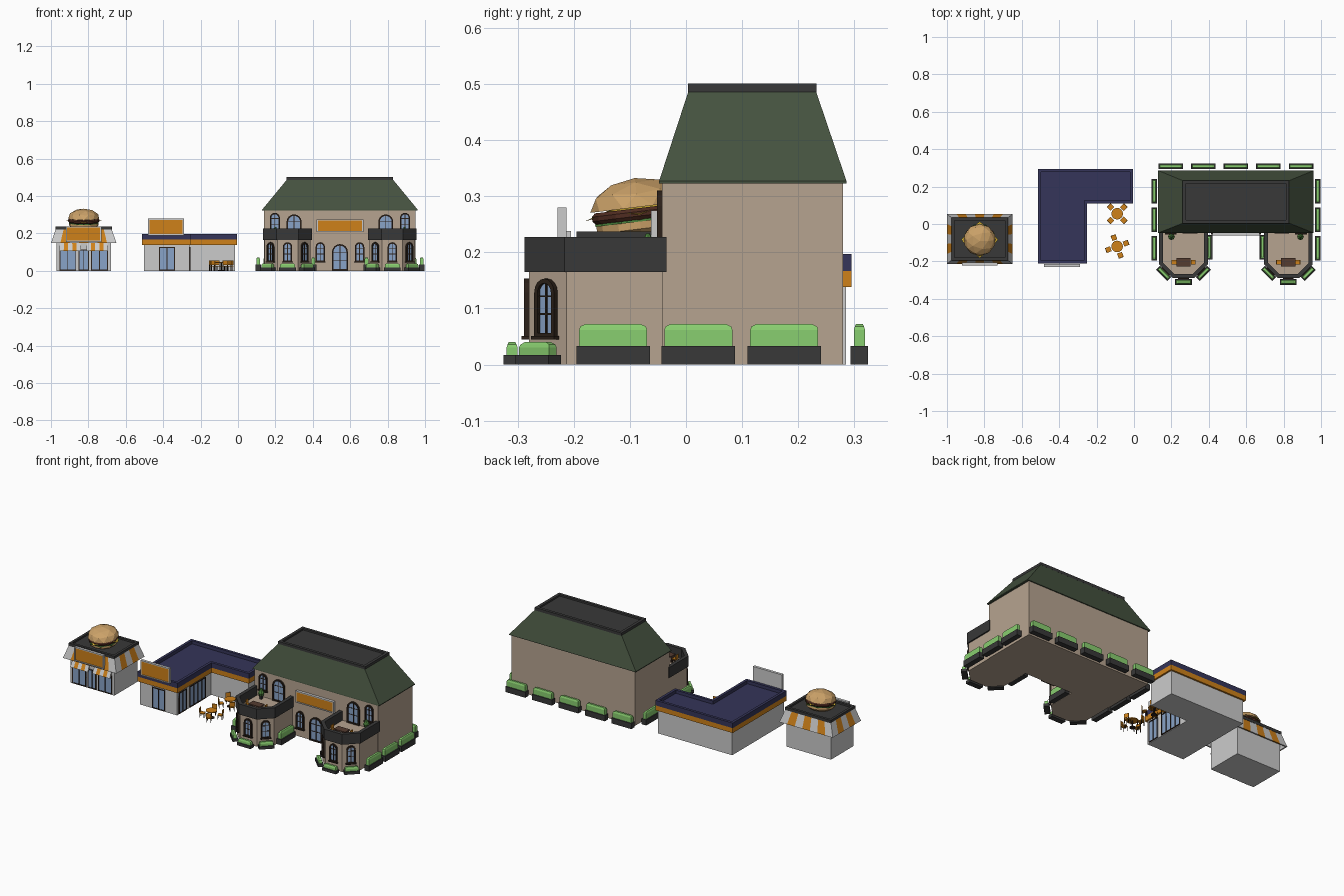
import bpy, bmesh
from math import pi, sin, cos, radians
from mathutils import Matrix, Vector

if "Cube" in bpy.data.objects:
    bpy.data.objects.remove(bpy.data.objects["Cube"])

def mat(name, c):
    m = bpy.data.materials.new(name)
    m.diffuse_color = (*c, 1)
    m.use_nodes = True
    m.node_tree.nodes["Principled BSDF"].inputs["Base Color"].default_value = m.diffuse_color
    return m

TAN = mat("tan_wall", (.47, .37, .28)); DARK = mat("charcoal", (.04, .04, .04))
GREEN = mat("roof_green", (.06, .085, .05)); HEDGE = mat("hedge", (.25, .62, .16))
ORANGE = mat("orange", (.62, .22, .01)); NAVY = mat("navy", (.035, .035, .1))
GLASS = mat("glass", (.25, .37, .58)); FRAME = mat("frame", (.025, .015, .01))
BUN = mat("bun", (.6, .36, .14)); MEAT = mat("meat", (.08, .025, .015))
CHEESE = mat("cheese", (.75, .5, .04)); BROWN = mat("brown", (.09, .045, .03))
LEAF = mat("leaf", (.08, .25, .05)); WHITE = mat("light_wall", (.55, .55, .55))

def finish(name, bm, m, M):
    bmesh.ops.recalc_face_normals(bm, faces=bm.faces)
    me = bpy.data.meshes.new(name)
    bm.to_mesh(me); bm.free()
    me.transform(M)
    if m: me.materials.append(m)
    o = bpy.data.objects.new(name, me)
    bpy.context.collection.objects.link(o)
    return o

I = Matrix.Identity(4)
def at(x, y, z=0, rz=0):
    return Matrix.Translation((x, y, z)) @ Matrix.Rotation(radians(rz), 4, 'Z')
UP = Matrix.Rotation(pi / 2, 4, 'X')   # stands an XY shape up, facing -y

def loft(name, secs, m, M=I):
    """Solid through sections of (points, z)."""
    bm = bmesh.new()
    rows = [[bm.verts.new((x, y, z)) for x, y in p] for p, z in secs]
    n = len(rows[0])
    for a, b in zip(rows, rows[1:]):
        for i in range(n):
            bm.faces.new((a[i], a[(i + 1) % n], b[(i + 1) % n], b[i]))
    bm.faces.new(rows[0][::-1]); bm.faces.new(rows[-1])
    return finish(name, bm, m, M)

def ring(name, outer, inner, z0, z1, m, M=I):
    """Closed border between two outlines."""
    bm = bmesh.new()
    rows = [[bm.verts.new((x, y, z)) for x, y in p]
            for p, z in ((outer, z0), (outer, z1), (inner, z1), (inner, z0))]
    n = len(outer)
    for k in range(4):
        a, b = rows[k], rows[(k + 1) % 4]
        for i in range(n):
            bm.faces.new((a[i], a[(i + 1) % n], b[(i + 1) % n], b[i]))
    return finish(name, bm, m, M)

def rect(x0, x1, y0, y1): return [(x0, y0), (x1, y0), (x1, y1), (x0, y1)]
def box(name, x0, x1, y0, y1, z0, z1, m=None, M=I):
    return loft(name, [(rect(x0, x1, y0, y1), z0), (rect(x0, x1, y0, y1), z1)], m, M)
def ngon(r, n=12): return [(r * cos(2 * pi * i / n), r * sin(2 * pi * i / n)) for i in range(n)]

def arch(w, h, o=0):
    r = w / 2 - o
    return [(-r, o), (r, o)] + [(r * cos(pi * i / 8), h - w / 2 + r * sin(pi * i / 8)) for i in range(9)]

def arch_window(name, M, w=.05, h=.105, sill=True):
    V = M @ UP
    loft(name + "_glass", [(arch(w, h, .004), -.002), (arch(w, h, .004), .003)], GLASS, V)
    ring(name + "_frame", arch(w, h), arch(w, h, .008), -.002, .009, FRAME, V)
    box(name + "_mullion", -.002, .002, 0, h - .004, 0, .005, FRAME, V)
    for t in (.4, .7):
        box(name + "_bar", -w / 2 + .005, w / 2 - .005, h * t - .0015, h * t + .0015, 0, .005, FRAME, V)
    if sill: box(name + "_sill", -w / 2 - .004, w / 2 + .004, -.003, .003, 0, .013, FRAME, V)

def glazing(name, M, w, h, n):
    V = M @ UP
    box(name + "_glass", -w / 2, w / 2, 0, h, -.002, .002, GLASS, V)
    ring(name + "_frame", rect(-w / 2, w / 2, 0, h), rect(-w / 2 + .005, w / 2 - .005, .005, h - .005), -.002, .005, FRAME, V)
    for i in range(1, n):
        x = -w / 2 + w * i / n
        box(name + "_mullion", x - .002, x + .002, 0, h, 0, .005, FRAME, V)

def sign(name, M, w, h):
    V = M @ UP
    box(name + "_back", -w / 2, w / 2, 0, h, 0, .012, WHITE, V)
    box(name + "_panel", -w / 2 + .007, w / 2 - .007, .007, h - .007, .01, .014, ORANGE, V)
    ring(name + "_rim", rect(-w / 2, w / 2, 0, h), rect(-w / 2 + .006, w / 2 - .006, .006, h - .006), .01, .016, WHITE, V)

def stripes(name, M, wb, wt, yb, yt, z0, z1, n):
    """Sloped awning made of alternating stripes."""
    for i in range(n):
        f = lambda w, y: rect(-w + 2 * w * i / n, -w + 2 * w * (i + 1) / n, -y, -y + .008)
        loft(name, [(f(wb, yb), z0), (f(wt, yt), z1)], ORANGE if i % 2 else WHITE, M)

def chair(M, s=1):
    M = M @ Matrix.Scale(s, 4)
    box("chair_seat", -.014, .014, -.014, .014, .022, .027, ORANGE, M)
    box("chair_back", -.014, .014, .011, .015, .03, .055, ORANGE, M)
    for x in (-.012, .012):
        for y in (-.012, .012):
            box("chair_leg", x - .0015, x + .0015, y - .0015, y + .0015, 0, .03 if y > 0 else .022, FRAME, M)

def hedge(x, y, rz, l=.131, h=.072, p=.033):
    M = at(x, y, 0, rz)
    f = lambda d: rect(-l / 2 + d, l / 2 - d, -.015 + min(d, .009), .015 - min(d, .009))
    box("planter", -l / 2, l / 2, -.0155, .0155, 0, p, DARK, M)
    loft("hedge", [(f(.005), p), (f(.005), h - .01), (f(.007), h - .004), (f(.016), h)], HEDGE, M)

# ---- Burger stand
S = at(-.825, -.08)
box("stand_walls", -.145, .145, -.107, .107, 0, .22, WHITE, S)
for k in range(4):
    wb, wt, yb, yt = (.175, .15, .133, .113) if k % 2 == 0 else (.133, .113, .175, .15)
    stripes("awning_stripe", S @ at(0, 0, 0, 90 * k), wb, wt, yb, yt, .148, .222, 7 if k % 2 == 0 else 5)
box("stand_roof", -.15, .15, -.113, .113, .218, .227, DARK, S)
ring("stand_roof_rim", rect(-.15, .15, -.115, .115), rect(-.135, .135, -.1, .1), .22, .237, DARK, S)
sign("stand_sign", S @ at(0, -.125, .155), .19, .083)
for x in (-.085, .085):
    stripes("window_awning", S @ at(x * .85, 0), .058, .055, .13, .108, .105, .148, 5)
for x, w, n in ((-.085, .09, 2), (0, .055, 2), (.085, .09, 2)):
    glazing("stand_window", S @ at(x, -.107, .003), w, .112, n)

# Burger, tilted to the front
B = S @ at(0, 0, .237) @ Matrix.Rotation(.12, 4, 'X')
loft("bottom_bun", [(ngon(.06), -.008), (ngon(.078), .005), (ngon(.078), .018)], BUN, B)
loft("lettuce", [([(x * (1.08 if i % 2 else .96), y * (1.08 if i % 2 else .96)) for i, (x, y) in enumerate(ngon(.08, 16))], z) for z in (.018, .022)], LEAF, B)
loft("patty", [(ngon(.078), .021), (ngon(.084), .028), (ngon(.084), .036), (ngon(.078), .042)], MEAT, B)
bm = bmesh.new()
c = bm.verts.new((0, 0, .045))
r = [bm.verts.new((x, y, .044 if i % 2 else .03)) for i, (x, y) in enumerate(
    [(v * q, w * q) for i, (v, w) in enumerate(ngon(1, 8)) for q in [(.075 if i % 2 else .098)]])]
for i in range(8): bm.faces.new((c, r[i], r[(i + 1) % 8]))
finish("cheese", bm, CHEESE, B)
bm = bmesh.new()
bmesh.ops.create_icosphere(bm, subdivisions=2, radius=1)
for v in bm.verts:
    v.co = Vector((v.co.x * .086, v.co.y * .086, .044 + (max(v.co.z, 0) * .052 if v.co.z > -.3 else 0)))
finish("top_bun", bm, BUN, B)

# ---- L-shaped cafe
def L(o):
    return [(-.503 - o, -.2 - o), (-.26 + o, -.2 - o), (-.26 + o, .12 - o),
            (-.015 + o, .12 - o), (-.015 + o, .285 + o), (-.503 - o, .285 + o)]
loft("cafe_walls", [(L(0), 0), (L(0), .15)], WHITE)
loft("cafe_orange_band", [(L(.01), .138), (L(.01), .167)], ORANGE)
loft("cafe_roof", [(L(.005), .16), (L(.005), .178)], NAVY)
ring("cafe_parapet", L(.01), L(-.006), .167, .197, NAVY)
sign("cafe_sign", at(-.385, -.213, .19), .19, .09)
glazing("cafe_door", at(-.38, -.2, .003), .085, .125, 2)
glazing("cafe_side_window", at(-.26, -.15, .003, 90), .07, .125, 2)
glazing("cafe_side_glass", at(-.26, -.01, .003, 90), .15, .125, 4)

# Outdoor tables with four chairs
for y, a in ((.055, 45), (-.12, 20)):
    T = at(-.09, y)
    for n, rr, z0, z1, m in (("table_top", .031, .042, .047, ORANGE), ("table_post", .004, .004, .042, FRAME), ("table_foot", .016, 0, .005, FRAME)):
        loft(n, [(ngon(rr, 16), z0), (ngon(rr, 16), z1)], m, T)
    for k in range(4):
        chair(T @ at(0, 0, 0, a + 90 * k) @ at(0, .05))

# ---- Restaurant
X = .545
R = at(X, 0)
box("restaurant_walls", -.405, .405, -.043, .28, 0, .33, TAN, R)
loft("mansard_roof", [(rect(-.416, .416, -.048, .286), .323), (rect(-.416, .416, -.048, .286), .327),
                      (rect(-.285, .285, .004, .232), .486)], GREEN, R)
box("roof_deck", -.28, .28, .01, .226, .48, .491, DARK, R)
ring("roof_curb", rect(-.285, .285, .004, .233), rect(-.268, .268, .021, .216), .484, .501, DARK, R)
sign("restaurant_sign", R @ at(0, -.046, .207), .25, .068)
arch_window("entrance", R @ at(0, -.043, .001), .085, .142, False)

def bay(o):
    return [(-.122 - o, -.035), (-.122 - o, -.213 - o * .4), (-.055 - o * .4, -.28 - o),
            (.055 + o * .4, -.28 - o), (.122 + o, -.213 - o * .4), (.122 + o, -.035)]
for s in (-1, 1):
    W = R @ at(.28 * s, 0)
    arch_window("ground_window", R @ at(.105 * s, -.043, .048))
    # bay with terrace and parapet
    loft("bay_walls", [(bay(0), 0), (bay(0), .172)], TAN, W)
    ring("terrace_parapet", bay(.008), bay(-.013), .165, .227, DARK, W)
    arch_window("bay_window", W @ at(0, -.28, .048))
    for t in (-1, 1):
        arch_window("bay_corner_window", W @ at(.0885 * t, -.2465, .048, 45 * t))
        hedge(X + .28 * s + .106 * t, -.264, 45 * t, .085, .04, .017)
    hedge(X + .28 * s, -.31, 0, .09, .04, .017)
    # upper floor openings
    arch_window("terrace_door", R @ at(.245 * s, -.043, .172), .08, .13, False)
    arch_window("upper_window", R @ at(.348 * s, -.043, .21), .054, .1)
    # terrace furniture and plant
    box("terrace_table", -.038, .038, -.227, -.183, .205, .211, BROWN, W)
    for x in (-.032, .032):
        box("terrace_table_leg", x - .003, x + .003, -.22, -.19, .172, .205, BROWN, W)
        chair(W @ at(x * 1.6, -.205, .172, -90 if x > 0 else 90), .9)
    P = R @ at(.345 * s, -.068, .172)
    loft("plant_pot", [(ngon(.009, 8), 0), (ngon(.012, 8), .022)], DARK, P)
    loft("plant", [(ngon(.013, 8), .022), (ngon(.018, 8), .035), (ngon(.003, 8), .062)], LEAF, P)
    # side hedges
    for y in (-.13, .022, .175):
        hedge(X + .437 * s, y, 90)
    hedge(X + .142 * s, -.125, 90)
for i in range(5):
    hedge(X + (i - 2) * .174, .309, 0)
